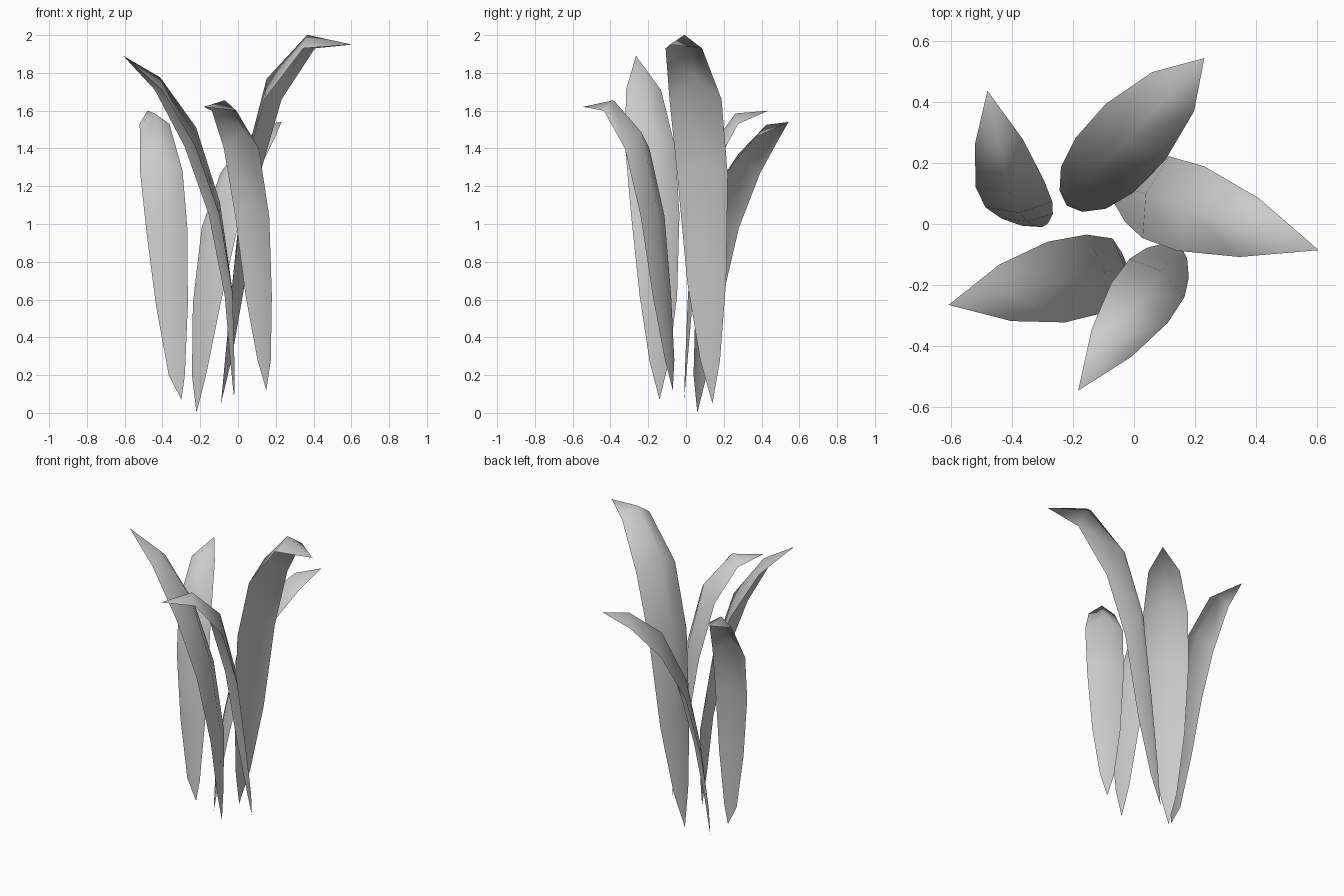
import bpy
import bmesh
from math import radians
from mathutils import Matrix, Vector

cube = bpy.data.objects.get("Cube")
if cube:
    bpy.data.objects.remove(cube, do_unlink=True)

grey = bpy.data.materials.new("pale_grey")
grey.use_nodes = True
colour = (0.6, 0.6, 0.6, 1)
grey.diffuse_color = colour
grey.node_tree.nodes["Principled BSDF"].inputs["Base Color"].default_value = colour

# Shared blade outline: half-width, midrib inset and midrib rise for each inner row
WIDTH = (0.38, 0.75, 0.97, 1, 0.7)
INSET = (0.1, 0.2, 0.25, 0.25, 0.1)
RISE = (0.15, 0.3, 0.5, 0.75, 0.7)


def make_leaf(name, base, heading, half_width, reach, heights, lean=0):
    """Folded blade growing from base, arching outward along heading."""
    turn = Matrix.Rotation(radians(heading), 3, "Z")
    bm = bmesh.new()

    def vert(out, side, z):
        return bm.verts.new(turn @ Vector((out, side, 0)) + Vector((*base, z)))

    # Pointed root, five folded rows, pointed tip
    last = len(heights) - 1
    root = vert(0, 0, heights[0])
    rows = []
    for i, (w, inset, rise) in enumerate(zip(WIDTH, INSET, RISE)):
        w *= half_width
        out, z = reach[i], heights[i + 1]
        side = lean * (i + 1) / last
        middle = vert(out - inset * w, side, z + rise * w)
        rows.append((vert(out, side + w, z), middle, vert(out, side - w, z)))
    tip = vert(reach[-1], lean, heights[-1])

    # Skin the blade with its normals on the inner, upper side
    for k in range(2):
        bm.faces.new((root, rows[0][k], rows[0][k + 1]))
        for low, high in zip(rows, rows[1:]):
            bm.faces.new((low[k], high[k], high[k + 1], low[k + 1]))
        bm.faces.new((rows[-1][k], tip, rows[-1][k + 1]))
    bmesh.ops.recalc_face_normals(bm, faces=bm.faces)
    bm.normal_update()
    if sum(f.normal.z for f in bm.faces) < 0:
        bmesh.ops.reverse_faces(bm, faces=bm.faces)
    for face in bm.faces:
        face.smooth = True

    mesh = bpy.data.meshes.new(name)
    bm.to_mesh(mesh)
    bm.free()
    mesh.materials.append(grey)
    leaf = bpy.data.objects.new(name, mesh)
    bpy.context.collection.objects.link(leaf)


# Five leaves around the clump
make_leaf("back_leaf", (-0.22, 0.06), 47, 0.134,
          (0.02, 0.08, 0.18, 0.33, 0.51, 0.66),
          (0, 0.2, 0.58, 0.98, 1.27, 1.46, 1.54))
make_leaf("right_back_leaf", (-0.3, -0.01), 95, 0.113,
          (0.01, 0.04, 0.08, 0.15, 0.29, 0.46),
          (0.07, 0.2, 0.57, 0.97, 1.28, 1.53, 1.6), lean=0.14)
make_leaf("left_tall_leaf", (-0.09, 0.14), -18, 0.145,
          (0.04, 0.1, 0.17, 0.29, 0.49, 0.73),
          (0.05, 0.28, 0.7, 1.26, 1.66, 1.93, 1.95))
make_leaf("right_tall_leaf", (-0.02, -0.14), 192, 0.135,
          (0.01, 0.03, 0.11, 0.24, 0.41, 0.6),
          (0.07, 0.27, 0.62, 1.05, 1.41, 1.71, 1.89))
make_leaf("front_leaf", (0.15, -0.07), -125, 0.113,
          (0.02, 0.07, 0.13, 0.23, 0.39, 0.58),
          (0.12, 0.28, 0.62, 1.04, 1.4, 1.6, 1.62))
